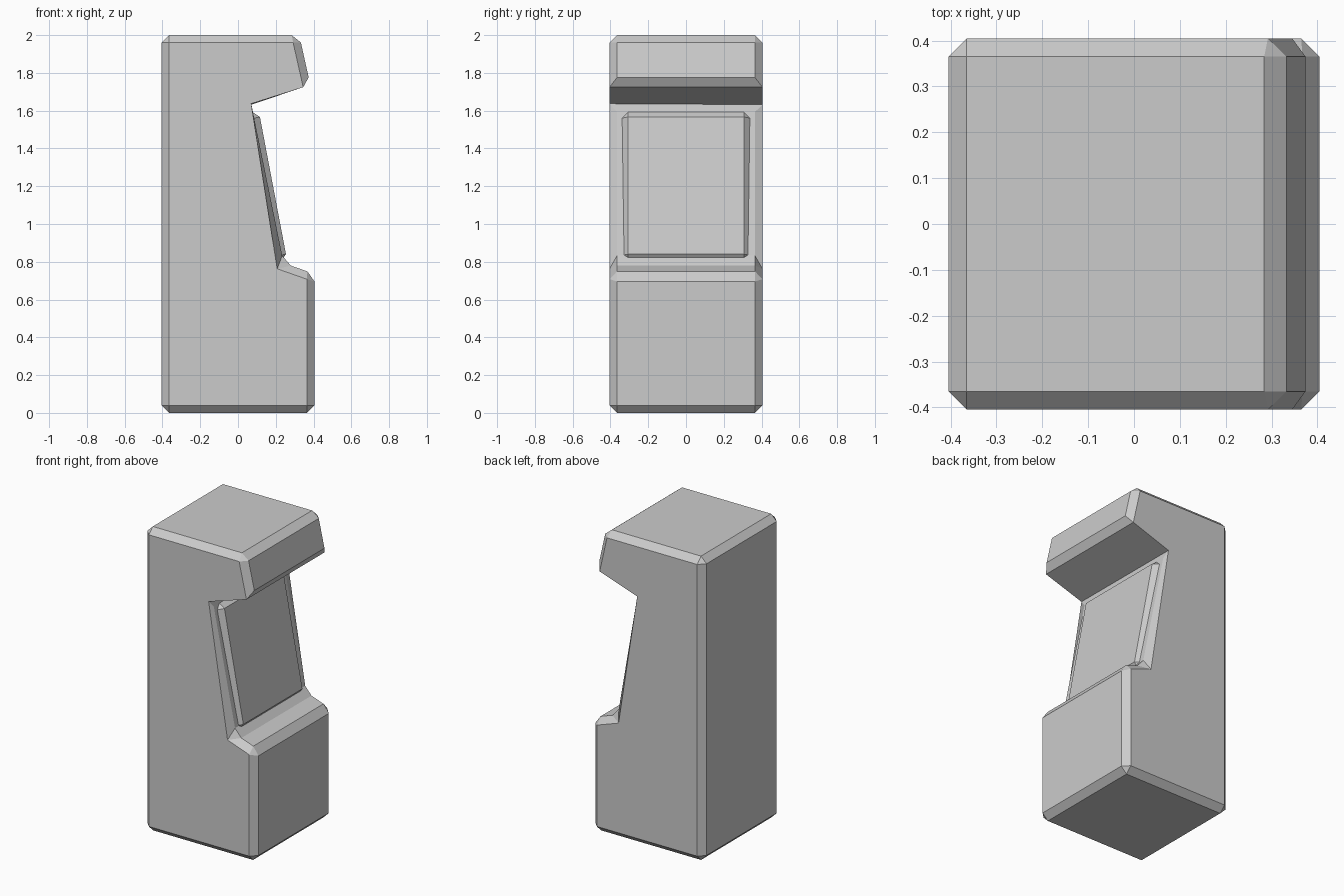
import bpy, bmesh, math
from mathutils import Vector

if "Cube" in bpy.data.objects:
    bpy.data.objects.remove(bpy.data.objects["Cube"])


def make_object(name, bm):
    bmesh.ops.recalc_face_normals(bm, faces=bm.faces)
    mesh = bpy.data.meshes.new(name)
    bm.to_mesh(mesh)
    bm.free()
    obj = bpy.data.objects.new(name, mesh)
    bpy.context.collection.objects.link(obj)
    return obj


def bevel(bm, edges, width):
    bmesh.ops.bevel(bm, geom=edges, offset=width, offset_type='OFFSET',
                    segments=1, affect='EDGES', clamp_overlap=True)


# Cabinet: side profile (x, z) extruded across y, all edges chamfered
# except where the overhang's underside meets the sides
W = 0.405
under_front, under_back = (0.383, 1.737), (0.071, 1.632)
profile = [(-W, 0), (W, 0), (W, 0.736), (0.242, 0.793),
           under_back, under_front, (0.324, 2), (-W, 2)]
bm = bmesh.new()
face = bm.faces.new([bm.verts.new((x, -W, z)) for x, z in profile])
out = bmesh.ops.extrude_face_region(bm, geom=[face])
bmesh.ops.translate(bm, vec=(0, 2 * W, 0),
                    verts=[g for g in out['geom'] if isinstance(g, bmesh.types.BMVert)])
if face.is_valid and len(bm.faces) < len(profile) + 2:
    bm.faces.new([v for v in bm.verts if v.co.y < 0])
mid = Vector(((under_front[0] + under_back[0]) / 2, (under_front[1] + under_back[1]) / 2))


def is_underside(e):
    c = (e.verts[0].co + e.verts[1].co) / 2
    return (Vector((c.x, c.z)) - mid).length < 0.01


bevel(bm, [e for e in bm.edges if not is_underside(e)], 0.04)
make_object("cabinet", bm)

# Screen: chamfered slab leaning back, half sunk into the front panel
top, bottom = Vector((0.109, 0, 1.604)), Vector((0.261, 0, 0.803))
along = top - bottom
depth = 0.12
bm = bmesh.new()
bmesh.ops.create_cube(bm, size=1)
bmesh.ops.scale(bm, vec=(depth, 0.69, along.length), verts=bm.verts)
bevel(bm, list(bm.edges), 0.038)
screen = make_object("screen", bm)
tilt = math.atan2(along.x, along.z)
normal = Vector((math.cos(tilt), 0, -math.sin(tilt)))
screen.rotation_euler = (0, tilt, 0)
screen.location = (top + bottom) / 2 - normal * depth / 2
